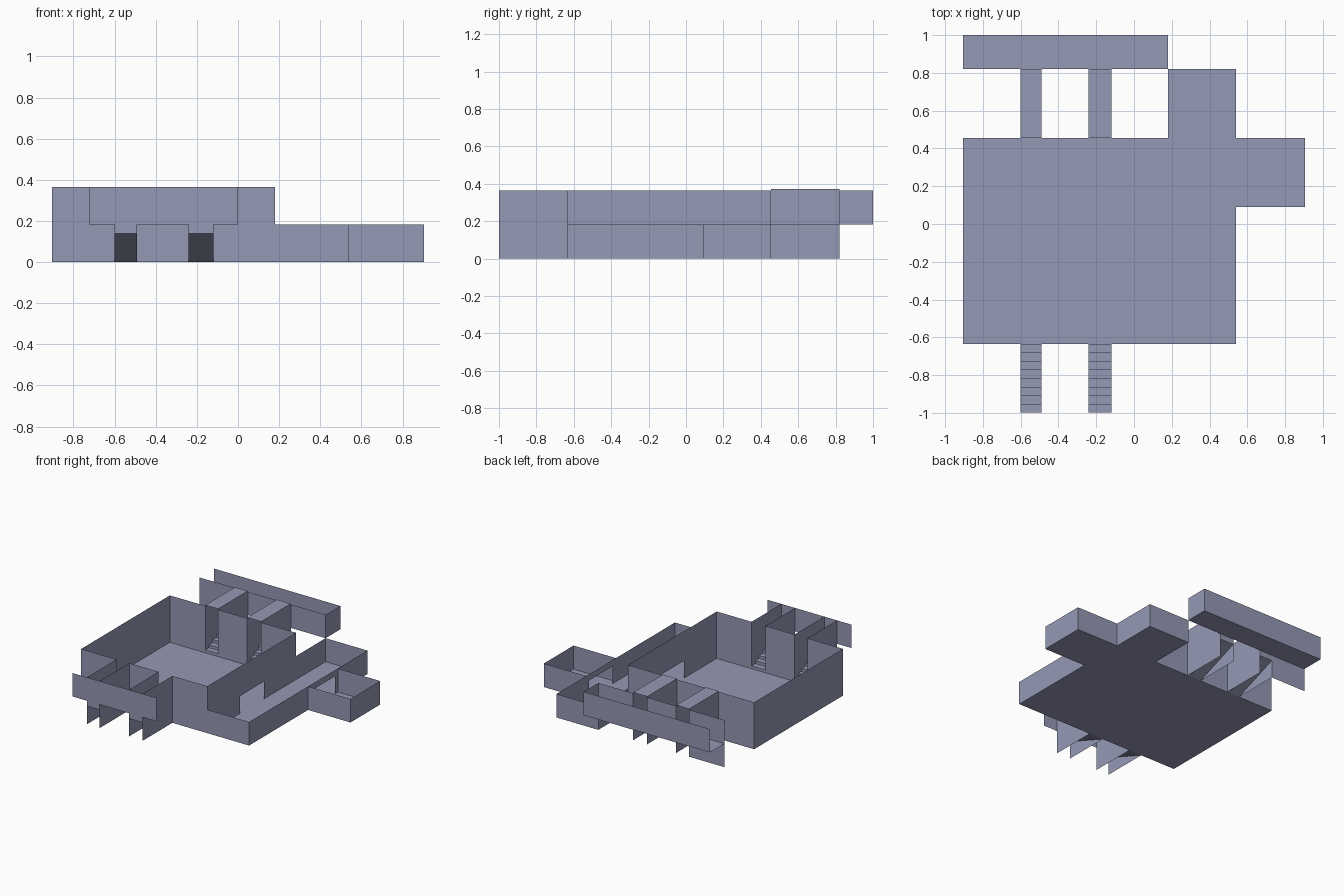
import bpy

if "Cube" in bpy.data.objects:
    bpy.data.objects.remove(bpy.data.objects["Cube"])

# One flat colour for the whole model
mat = bpy.data.materials.new("grey_lavender")
mat.diffuse_color = (0.30, 0.32, 0.46, 1)
mat.use_nodes = True
mat.node_tree.nodes["Principled BSDF"].inputs["Base Color"].default_value = mat.diffuse_color


def make(name, quads):
    """Build one object from a list of polygons."""
    verts, faces = [], []
    for q in quads:
        faces.append(list(range(len(verts), len(verts) + len(q))))
        verts += q
    me = bpy.data.meshes.new(name)
    me.from_pydata(verts, [], faces)
    me.materials.append(mat)
    ob = bpy.data.objects.new(name, me)
    bpy.context.collection.objects.link(ob)
    return ob


def floor(x0, x1, y0, y1, z):
    return [(x0, y0, z), (x1, y0, z), (x1, y1, z), (x0, y1, z)]


def wall_x(x0, x1, y, z0, z1):
    return [(x0, y, z0), (x1, y, z0), (x1, y, z1), (x0, y, z1)]


def wall_y(x, y0, y1, z0, z1):
    return [(x, y0, z0), (x, y1, z0), (x, y1, z1), (x, y0, z1)]


def door_wall(x, y0, y1, d0, d1, dz, z1):
    """Wall along y with a doorway from d0 to d1, dz high."""
    return [wall_y(x, y0, d0, 0, z1), wall_y(x, d1, y1, 0, z1),
            wall_y(x, d0, d1, dz, z1)]


L, R, E, FAR = -0.905, 0.18, 0.54, 0.905     # x lines
F, B, T = -0.635, 0.455, 0.82                # y lines
LOW, TOP, ROOF = 0.183, 0.365, 0.371         # heights
STAIRS = [(-0.60, -0.49), (-0.24, -0.12)]
GAPS = [(L, -0.60), (-0.49, -0.24), (-0.12, R)]

# Main room: floor, open front and back walls, side walls
make("main_floor", [floor(L, R, F, B, 0)])
make("main_left_wall", [wall_y(L, F, B, 0, TOP)])
make("main_right_wall", door_wall(R, F, B, -0.23, 0.06, 0.135, TOP))
for name, y in (("main_front_wall", F), ("main_back_wall", B)):
    make(name, [wall_x(a, b, y, 0, TOP) for a, b in GAPS])

# Side corridor with a doorway to the alcove
make("corridor_floor", [floor(R, E, F, T, 0)])
make("corridor_walls", [wall_x(R, E, F, 0, LOW), wall_x(R, E, T, 0, LOW),
                        wall_y(R, B, T, 0, LOW)]
     + door_wall(E, F, T, 0.13, 0.42, 0.135, LOW))

# Alcove
make("alcove_floor", [floor(E, FAR, 0.09, B, 0)])
make("alcove_walls", [wall_x(E, FAR, 0.09, 0, LOW), wall_x(E, FAR, B, 0, LOW),
                      wall_y(FAR, 0.09, B, 0, LOW)])


def stairs(name, x0, x1, y0, y1, n=8):
    """Steps rising from the room at y0 to y1, with a sloped underside."""
    prof = [(y0, 0)]
    for i in range(n):
        z = LOW * (i + 1) / n
        prof += [(y0 + (y1 - y0) * i / n, z), (y0 + (y1 - y0) * (i + 1) / n, z)]
    prof += [(y1, 0.14), (y0, 0)]
    make(name, [[(x0, *p), (x1, *p), (x1, *q), (x0, *q)]
                for p, q in zip(prof, prof[1:])])


# Stair passages at the front and back
for i, (a, b) in enumerate(STAIRS, 1):
    stairs(f"front_stairs_{i}", a, b, F, -0.998)
    stairs(f"back_stairs_{i}", a, b, B, T)
    make(f"front_passage_walls_{i}", [wall_y(x, -1, F, 0, TOP) for x in (a, b)])
    make(f"back_passage_walls_{i}", [wall_y(x, B, T, 0, ROOF) for x in (a, b)])
    make(f"back_passage_ceiling_{i}", [floor(a, b, B, T, ROOF)])

# Front screen wall
make("front_screen", [wall_x(-0.725, 0, -1, LOW, TOP)])

# Raised back gallery, open at its left end
make("gallery_floor", [floor(L, R, T, 1, LOW)])
make("gallery_walls", [wall_x(L, R, 1, LOW, TOP), wall_y(R, T, 1, LOW, TOP),
                       wall_x(L, -0.60, T, 0, LOW)]
     + [wall_x(a, b, T, LOW, TOP) for a, b in GAPS])
